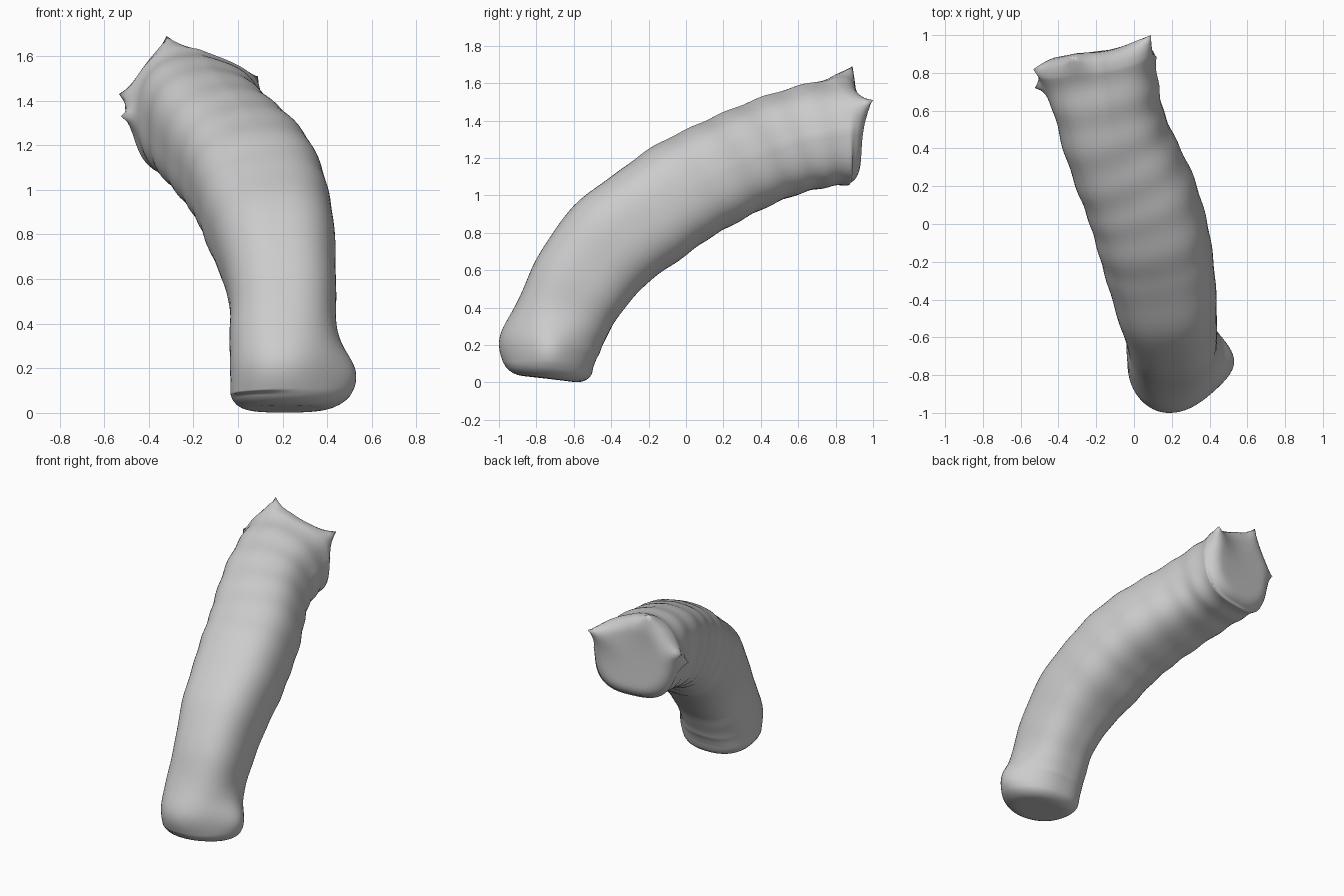
import bpy, bmesh, math
from mathutils import Vector

if "Cube" in bpy.data.objects:
    bpy.data.objects.remove(bpy.data.objects["Cube"], do_unlink=True)

SIDES, STEPS = 72, 8

# Centre line stations: x, y, z, half width, half depth
stations = [
    (.21, -.715, .093, .243, .22), (.205, -.705, .20, .24, .245), (.20, -.66, .33, .238, .25),
    (.20, -.57, .52, .24, .268), (.17, -.40, .74, .267, .285), (.13, -.20, .89, .288, .287),
    (.09, -.035, 1.01, .295, .288), (.035, .14, 1.105, .295, .283), (-.04, .315, 1.19, .287, .278),
    (-.11, .50, 1.265, .28, .277), (-.15, .68, 1.315, .283, .28), (-.175, .83, 1.335, .285, .28),
]


def spline(pts, i, f):
    """Smooth interpolation between station i and i + 1."""
    a, b = pts[max(i - 1, 0)], pts[i]
    c, d = pts[i + 1], pts[min(i + 2, len(pts) - 1)]
    return [.5 * (2 * q + (r - p) * f + (2 * p - 5 * q + 4 * r - s) * f * f
                  + (3 * q - p - 3 * r + s) * f ** 3) for p, q, r, s in zip(a, b, c, d)]


path = [spline(stations, i, k / STEPS) for i in range(len(stations) - 1) for k in range(STEPS)]
path.append(list(stations[-1]))

bm = bmesh.new()


def ring(centre, tangent, rx, ry, along):
    """Squared loop across the tangent; one upper corner is cut back toward the far end."""
    side = (Vector((1, 0, 0)) - tangent * tangent.x).normalized()
    up = side.cross(tangent)
    power = 2.4 + .5 * along
    cut = .3 * max(0, along - .4) / .6
    verts = []
    for k in range(SIDES):
        a = math.tau * k / SIDES
        c, s = math.cos(a), math.sin(a)
        n = (abs(c) ** power + abs(s) ** power) ** (-1 / power)
        n *= 1 - cut * max(0, c) * max(0, s)
        verts.append(bm.verts.new(centre + side * (c * n * rx) + up * (s * n * ry)))
    return verts


def cap(centre, tangent, rx, ry, depth, along):
    """Rounded end made of shrinking loops, outermost first."""
    loops = []
    for k in range(1, 7):
        a = k / 6 * math.pi / 2
        e = .09 * (1 - math.cos(a))
        loops.append(ring(centre + tangent * depth * math.sin(a), tangent, rx - e, ry - e, along))
    for f in (.85, .7, .55, .4, .25, .1):
        loops.append(ring(centre + tangent * depth, tangent,
                          (rx - .09) * f, (ry - .09) * f, along))
    return loops


# Tube with faint folds that grow along its length
body = []
last = len(path) - 1
for j, (x, y, z, rx, ry) in enumerate(path):
    p, q = path[max(j - 4, 0)], path[min(j + 4, last)]
    t = (Vector(q[:3]) - Vector(p[:3])).normalized()
    fold = .004 * j / last * math.cos(math.tau * j / STEPS)
    body.append(ring(Vector((x, y, z)), t, rx + fold, ry + fold, j / last))

# Rounded base and far end
base_dir = Vector((0, .13, 1)).normalized()
end_dir = Vector((-.12, 1, .03)).normalized()
base = cap(Vector(path[0][:3]), base_dir, *path[0][3:], -.075, 0)
tip = cap(Vector(path[-1][:3]), end_dir, *path[-1][3:], .08, 1)

loops = base[::-1] + body + tip
for a, b in zip(loops, loops[1:]):
    for k in range(SIDES):
        n = (k + 1) % SIDES
        bm.faces.new((a[k], a[n], b[n], b[k]))
bm.faces.new(loops[0][::-1])
bm.faces.new(loops[-1])

# Pulled points at the far end and soft bulges at the base: target, reach
pulls = [
    ((-.32, .89, 1.69), .07), ((.09, 1.0, 1.51), .07), ((-.53, .82, 1.43), .06),
    ((-.525, .72, 1.33), .05), ((.53, -.73, .17), .14), ((.18, -1.0, .2), .2),
]
for target, reach in pulls:
    target = Vector(target)
    start = min((v.co for v in bm.verts), key=lambda c: (c - target).length).copy()
    soft = reach > .1
    for v in bm.verts:
        d = (v.co - start).length / reach
        v.co += (target - start) * math.exp(-d * d if soft else -d)

bmesh.ops.recalc_face_normals(bm, faces=bm.faces)
mesh = bpy.data.meshes.new("bent_tube")
bm.to_mesh(mesh)
bm.free()
tube = bpy.data.objects.new("bent_tube", mesh)
bpy.context.collection.objects.link(tube)

# Plain grey colour
grey = bpy.data.materials.new("plain_grey")
grey.use_nodes = True
colour = (.6, .6, .6, 1)
grey.diffuse_color = colour
grey.node_tree.nodes["Principled BSDF"].inputs["Base Color"].default_value = colour
mesh.materials.append(grey)
mesh.shade_smooth()
